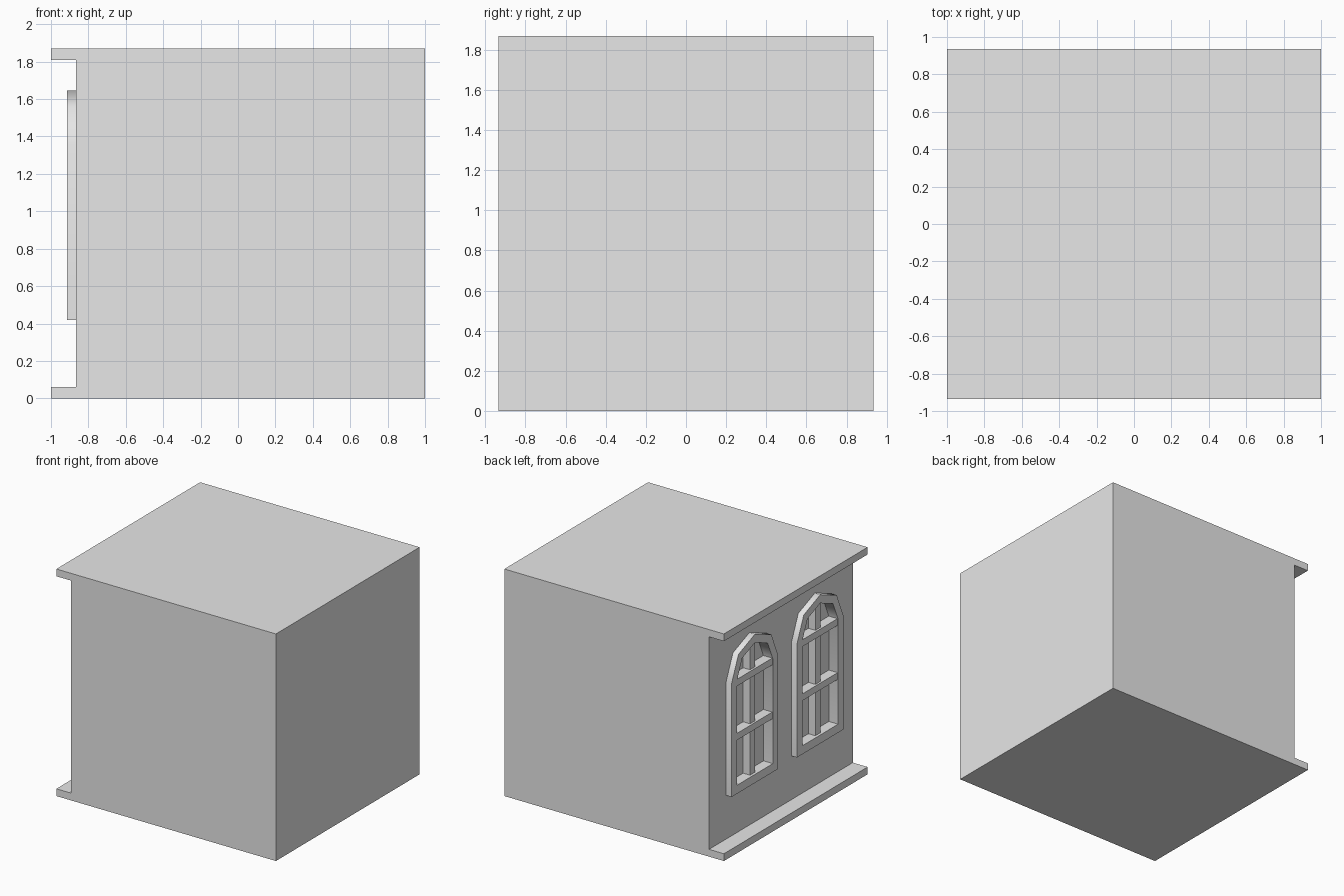
import bpy, bmesh, math

cube = bpy.data.objects.get("Cube")
if cube:
    bpy.data.objects.remove(cube, do_unlink=True)

HALF_DEPTH = 0.935
HEIGHT = 1.87
WALL_X, FRAME_X, GLASS_X = -0.865, -0.915, -0.83
SILL, SPRING = 0.42, 1.355
BORDER = 0.07

stone = bpy.data.materials.new("light_grey")
stone.use_nodes = True
stone.diffuse_color = (0.8, 0.8, 0.8, 1)
stone.node_tree.nodes["Principled BSDF"].inputs["Base Color"].default_value = (0.8, 0.8, 0.8, 1)


def add_object(name, bm):
    bmesh.ops.recalc_face_normals(bm, faces=bm.faces)
    mesh = bpy.data.meshes.new(name)
    bm.to_mesh(mesh)
    bm.free()
    mesh.materials.append(stone)
    obj = bpy.data.objects.new(name, mesh)
    bpy.context.collection.objects.link(obj)
    return obj


def activate(obj):
    bpy.ops.object.select_all(action='DESELECT')
    obj.select_set(True)
    bpy.context.view_layer.objects.active = obj


def smooth(obj):
    activate(obj)
    bpy.ops.object.shade_smooth_by_angle(angle=math.radians(50))


def extrude(bm, faces, offset):
    out = bmesh.ops.extrude_face_region(bm, geom=faces)["geom"]
    verts = [v for v in out if isinstance(v, bmesh.types.BMVert)]
    bmesh.ops.translate(bm, vec=offset, verts=verts)


def box(name, x0, x1, y0, y1, z0, z1):
    bm = bmesh.new()
    face = bm.faces.new([bm.verts.new((x0, y, z)) for y, z in
                         ((y0, z0), (y1, z0), (y1, z1), (y0, z1))])
    extrude(bm, [face], (x1 - x0, 0, 0))
    return add_object(name, bm)


def arch_outline(center, inset):
    """Window outline in (y, z): straight jambs below a four-sided arch."""
    width, rise = 0.303 - inset, 0.29 - inset
    points = [(center + width, SILL + inset)]
    for i in range(5):
        a = i * math.pi / 4
        points.append((center + width * math.cos(a), SPRING + rise * math.sin(a)))
    points.append((center - width, SILL + inset))
    return points


# Body: solid block with a floor ledge and roof ledge along one side
bm = bmesh.new()
profile = [(1, 0), (1, HEIGHT), (-1, HEIGHT), (-1, 1.81), (WALL_X, 1.81),
           (WALL_X, 0.06), (-1, 0.06), (-1, 0)]
face = bm.faces.new([bm.verts.new((x, -HALF_DEPTH, z)) for x, z in profile])
extrude(bm, [face], (0, 2 * HALF_DEPTH, 0))
body = add_object("building_body", bm)

for label, center in (("back", 0.41), ("front", -0.44)):
    # Recess cut into the wall
    bm = bmesh.new()
    face = bm.faces.new([bm.verts.new((WALL_X - 0.1, y, z))
                         for y, z in arch_outline(center, BORDER)])
    extrude(bm, [face], (GLASS_X - WALL_X + 0.1, 0, 0))
    cutter = add_object("recess_cutter", bm)
    cutter.hide_render = True
    mod = body.modifiers.new("recess", 'BOOLEAN')
    mod.operation = 'DIFFERENCE'
    mod.solver = 'EXACT'
    mod.object = cutter
    activate(body)
    bpy.ops.object.modifier_apply(modifier=mod.name)
    bpy.data.objects.remove(cutter, do_unlink=True)

    # Raised arched frame
    bm = bmesh.new()
    outer, inner = ([bm.verts.new((FRAME_X, y, z)) for y, z in arch_outline(center, inset)]
                    for inset in (0, BORDER))
    count = len(outer)
    ring = [bm.faces.new((outer[i], outer[(i + 1) % count], inner[(i + 1) % count], inner[i]))
            for i in range(count)]
    extrude(bm, ring, (WALL_X - FRAME_X, 0, 0))
    smooth(add_object(label + "_window_frame", bm))

    # Glazing bars: one upright behind two crossbars
    box(label + "_window_upright", -0.893, GLASS_X, center - 0.032, center + 0.032,
        SILL + BORDER, SPRING + 0.22)
    reach = 0.303 - BORDER
    for part, z in (("lower", 0.885), ("upper", 1.33)):
        box(label + "_window_" + part + "_crossbar", -0.91, GLASS_X,
            center - reach, center + reach, z - 0.028, z + 0.028)

smooth(body)
